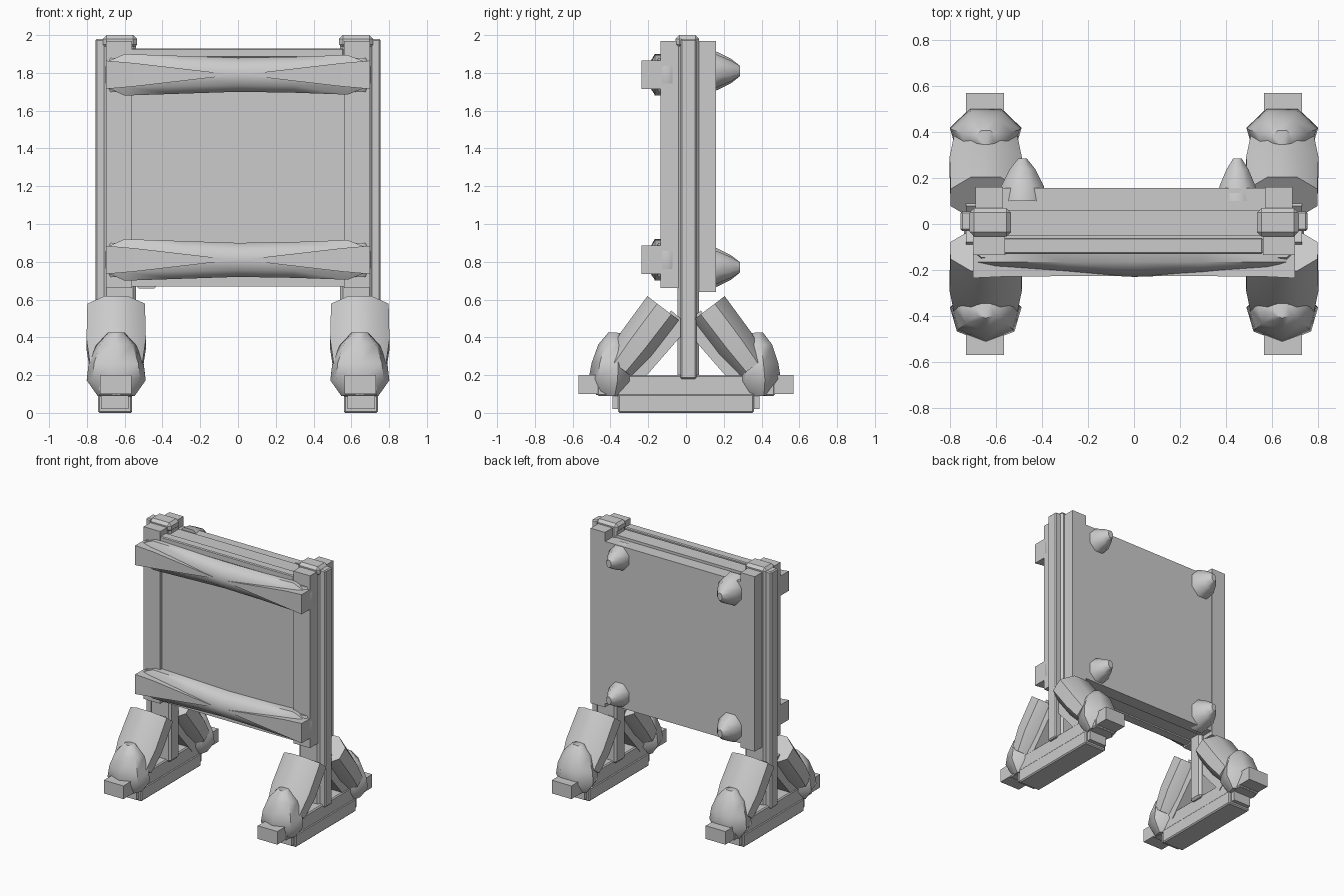
import bpy, bmesh, math
from mathutils import Vector

if "Cube" in bpy.data.objects:
    bpy.data.objects.remove(bpy.data.objects["Cube"])


def finish(name, bm, smooth=None):
    bmesh.ops.recalc_face_normals(bm, faces=bm.faces)
    me = bpy.data.meshes.new(name)
    bm.to_mesh(me)
    bm.free()
    ob = bpy.data.objects.new(name, me)
    bpy.context.collection.objects.link(ob)
    if smooth:
        bpy.ops.object.select_all(action='DESELECT')
        ob.select_set(True)
        bpy.context.view_layer.objects.active = ob
        bpy.ops.object.shade_smooth_by_angle(angle=math.radians(smooth))
    return ob


def box(name, x, y, z, bevel=0.0):
    bm = bmesh.new()
    bmesh.ops.create_cube(bm, size=1)
    for v in bm.verts:
        v.co = [a[0] + (c + 0.5) * (a[1] - a[0]) for a, c in zip((x, y, z), v.co)]
    if bevel:
        bmesh.ops.bevel(bm, geom=bm.edges[:], offset=bevel, segments=1, affect='EDGES')
    return finish(name, bm)


def loft(name, rings, smooth=None):
    bm = bmesh.new()
    loops = [[bm.verts.new(p) for p in r] for r in rings]
    n = len(loops[0])
    for a, b in zip(loops, loops[1:]):
        for i in range(n):
            j = (i + 1) % n
            bm.faces.new((a[i], a[j], b[j], b[i]))
    bm.faces.new(loops[0])
    bm.faces.new(loops[-1])
    return finish(name, bm, smooth)


def tube(name, p, q, steps, sides, smooth, turn=0.5):
    """Faceted lump from p to q; steps are (t, radius along u, radius along v)."""
    p, q = Vector(p), Vector(q)
    axis = (q - p).normalized()
    u = Vector((1, 0, 0))
    v = axis.cross(u).normalized()
    rings = []
    for t, ru, rv in steps:
        c = p.lerp(q, t)
        rings.append([c + u * ru * math.cos(2 * math.pi * (i + turn) / sides)
                      + v * rv * math.sin(2 * math.pi * (i + turn) / sides)
                      for i in range(sides)])
    return loft(name, rings, smooth)


def sx(s, a, b):
    return tuple(sorted((s * a, s * b)))


# layered board between the posts
box("back_board", (-0.58, 0.58), (0.06, 0.157), (0.67, 1.90))
box("core_board", (-0.57, 0.57), (-0.05, 0.06), (0.68, 1.92))
box("front_board", (-0.57, 0.56), (-0.115, -0.05), (0.67, 1.89))
box("top_rail", (-0.57, 0.56), (-0.13, -0.06), (1.88, 1.93), 0.006)

# swollen front beams with flat tapering end pieces
for label, zc in (("upper", 1.79), ("lower", 0.81)):
    rings = []
    for x, h, d in ((-0.68, 0.075, 0.085), (-0.6, 0.11, 0.085), (-0.3, 0.10, 0.10),
                    (0, 0.09, 0.115), (0.3, 0.095, 0.105), (0.58, 0.105, 0.09), (0.67, 0.07, 0.085)):
        prof = ((0.04, 1), (-0.05, 1), (-d * 0.8, 0.6), (-d, 0), (-d * 0.8, -0.6), (-0.05, -1), (0.04, -1))
        rings.append([(x, -0.115 + y, zc + k * h) for y, k in prof])
    loft(label + "_beam", rings, 50)
    for s in (-1, 1):
        loft(label + "_beam_end",
             [[(s * x, y, zc + z) for y, z in ((f, -h), (f, h), (b, h), (b, -h))]
              for x, f, b, h in ((0.70, -0.235, -0.135, 0.075), (0.55, -0.228, -0.135, 0.062),
                                 (0.05, -0.226, -0.15, 0.004))])
        # lashing around the post
        tube(label + "_beam_lashing", (s * 0.645, -0.10, zc - 0.09), (s * 0.645, -0.10, zc + 0.09),
             ((0, 0.05, 0.05), (0.25, 0.06, 0.07), (0.75, 0.06, 0.07), (1, 0.05, 0.05)), 8, 50)

for s in (-1, 1):
    # upright posts built from planks
    box("post", sx(s, 0.54, 0.71), (-0.045, 0.07), (0.18, 1.99), 0.015)
    box("post_outer_plank", sx(s, 0.70, 0.755), (-0.03, 0.055), (0.18, 1.98), 0.008)
    box("post_back_plank", sx(s, 0.57, 0.69), (0.06, 0.16), (0.64, 1.97))
    box("post_front_plank", sx(s, 0.56, 0.70), (-0.135, -0.04), (0.66, 1.97))
    # cap blocks
    box("post_cap", sx(s, 0.535, 0.715), (-0.055, 0.07), (1.93, 2.0), 0.02)

    # rounded knots on the back corners, the left ones larger
    k = 1.0 if s < 0 else 0.85
    for label, zc in (("upper", 1.81), ("lower", 0.77)):
        xc = s * (0.485 if s < 0 else 0.45)
        tube(label + "_back_knot", (xc, 0.10, zc), (xc, 0.285, zc),
             ((0, 0.11 * k, 0.12 * k), (0.35, 0.10 * k, 0.11 * k), (0.75, 0.06 * k, 0.07 * k),
              (1, 0.02, 0.03)), 8, 50)

    # foot sled
    xf = s * 0.645
    box("foot_sole", sx(s, 0.56, 0.74), (-0.36, 0.36), (0, 0.10), 0.008)
    box("foot_beam", sx(s, 0.565, 0.735), (-0.47, 0.47), (0.09, 0.20), 0.008)
    for e in (-1, 1):
        box("foot_end_block", sx(s, 0.565, 0.73), tuple(sorted((e * 0.46, e * 0.57))), (0.10, 0.20))
        box("foot_wedge", sx(s, 0.58, 0.725), tuple(sorted((e * 0.33, e * 0.39))), (0.02, 0.12))
        # inner brace
        tube("inner_brace", (xf, e * 0.30, 0.19), (xf, e * 0.03, 0.5),
             ((0, 0.12, 0.09), (1, 0.12, 0.09)), 4, None)
        # thick padded brace
        tube("diagonal_brace", (xf, e * 0.35, 0.24), (xf, e * 0.115, 0.55),
             ((0, 0.15, 0.10), (0.4, 0.17, 0.118), (1, 0.165, 0.122)), 8, 50)
        # knob tying brace to foot
        tube("foot_knob", (xf, e * 0.395, 0.09), (xf, e * 0.375, 0.425),
             ((0, 0.10, 0.08), (0.25, 0.16, 0.125), (0.5, 0.15, 0.115),
              (0.8, 0.11, 0.085), (1, 0.045, 0.035)), 7, 50, 0.25)
